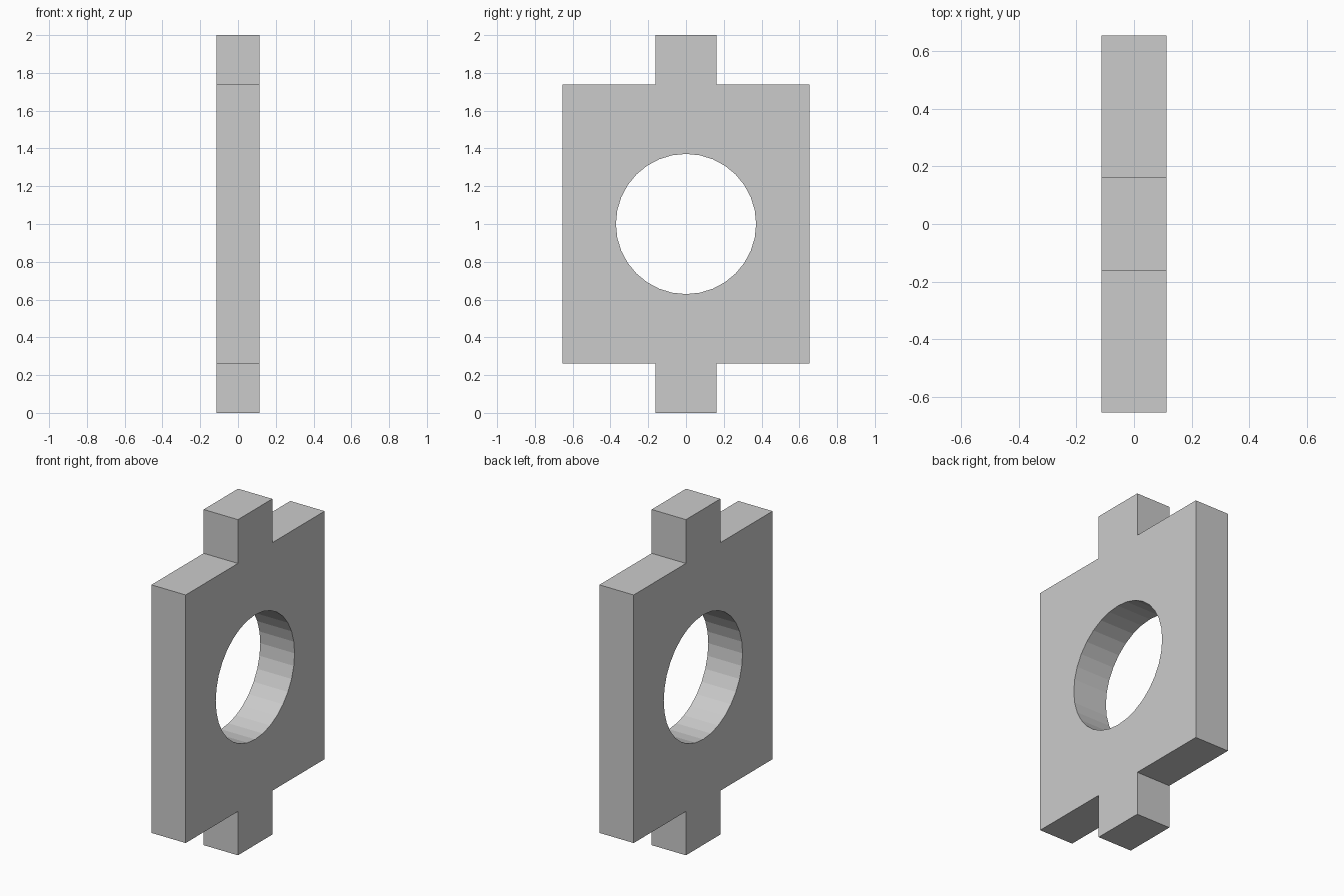
import bpy, bmesh, math

if "Cube" in bpy.data.objects:
    bpy.data.objects.remove(bpy.data.objects["Cube"])

HALF_THICK = 0.113
PLATE_W, PLATE_TOP = 0.654, 0.739   # half width, half height of the plate
TAB_W, TAB_TOP = 0.162, 1.0         # half width, half height over the tabs
HOLE_R, HOLE_SIDES = 0.371, 32
CENTRE_Z = 1.0

# Outline: one quarter mirrored around into the full closed loop
quarter = [(PLATE_W, PLATE_TOP), (TAB_W, PLATE_TOP), (TAB_W, TAB_TOP)]
top = quarter + [(-y, z) for y, z in reversed(quarter)]
outline = top + [(-y, -z) for y, z in top]
hole = [(HOLE_R * math.cos(2 * math.pi * i / HOLE_SIDES),
         HOLE_R * math.sin(2 * math.pi * i / HOLE_SIDES)) for i in range(HOLE_SIDES)]


def add_loop(bm, points):
    verts = [bm.verts.new((0, y, z + CENTRE_Z)) for y, z in points]
    return [bm.edges.new((verts[i - 1], verts[i])) for i in range(len(verts))]


# Flat face with a round hole
bm = bmesh.new()
edges = add_loop(bm, outline) + add_loop(bm, hole)
bmesh.ops.triangle_fill(bm, use_beauty=True, edges=edges, normal=(1, 0, 0))
bmesh.ops.recalc_face_normals(bm, faces=bm.faces)
mesh = bpy.data.meshes.new("tabbed_plate")
bm.to_mesh(mesh)
bm.free()

plate = bpy.data.objects.new("tabbed_plate", mesh)
bpy.context.collection.objects.link(plate)

# Plate thickness, centred on x = 0
solid = plate.modifiers.new("thickness", 'SOLIDIFY')
solid.thickness = 2 * HALF_THICK
solid.offset = 0
